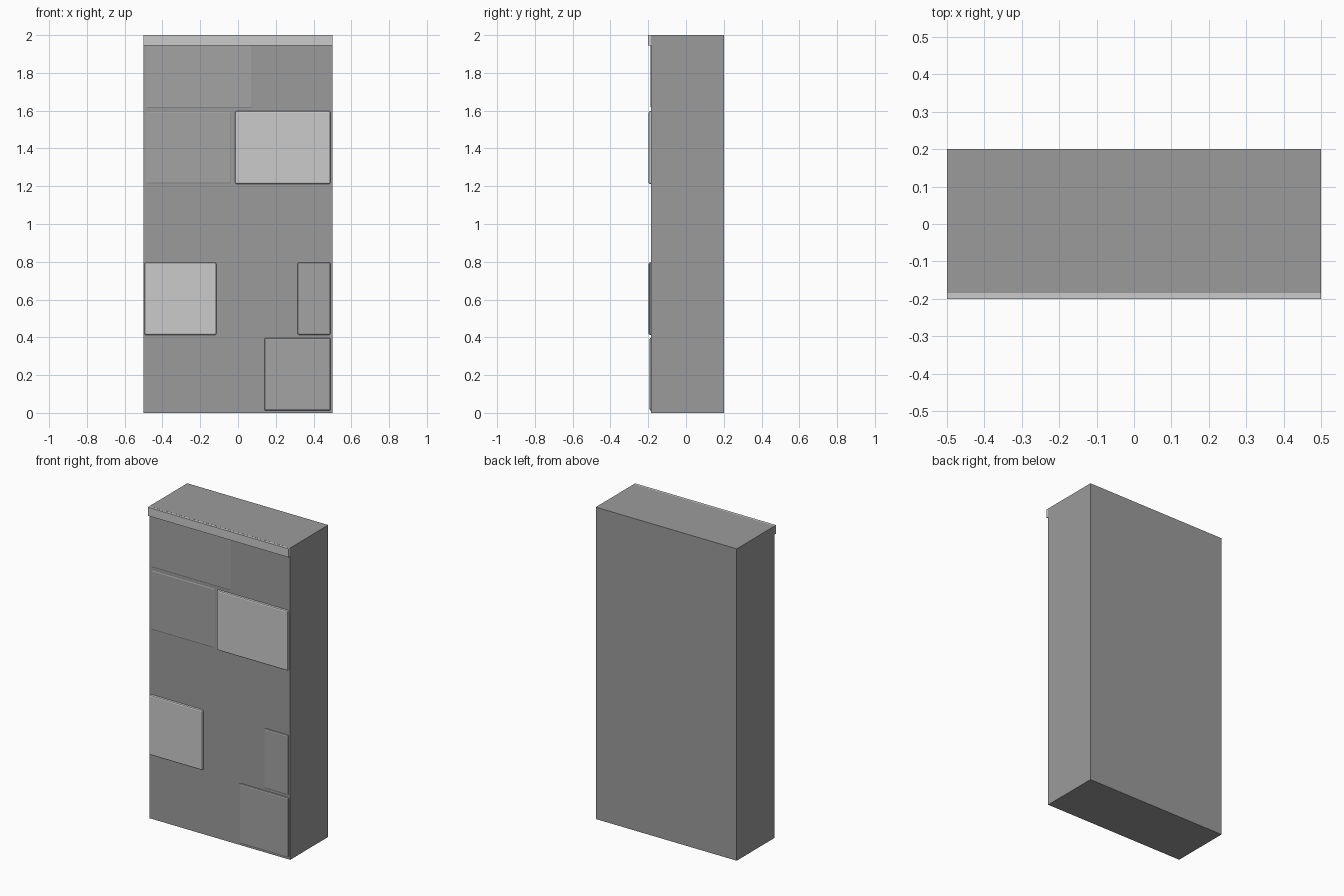
import bpy

if "Cube" in bpy.data.objects:
    bpy.data.objects.remove(bpy.data.objects["Cube"])


def grey(name, v):
    mat = bpy.data.materials.new(name)
    mat.diffuse_color = (v, v, v, 1)
    mat.use_nodes = True
    mat.node_tree.nodes["Principled BSDF"].inputs["Base Color"].default_value = mat.diffuse_color
    return mat


def box(name, mat, x0, x1, y0, y1, z0, z1, bevel=0.0):
    bpy.ops.mesh.primitive_cube_add(
        size=1, location=((x0 + x1) / 2, (y0 + y1) / 2, (z0 + z1) / 2))
    ob = bpy.context.object
    ob.name = name
    ob.scale = (x1 - x0, y1 - y0, z1 - z0)
    bpy.ops.object.transform_apply(location=False, rotation=False, scale=True)
    ob.data.materials.append(mat)
    if bevel:
        mod = ob.modifiers.new("soft_edges", 'BEVEL')
        mod.width = bevel
        mod.segments = 2
    return ob


core_grey = grey("core_grey", 0.33)
dark = grey("dark_stone", 0.37)
light = grey("light_stone", 0.54)
cap_grey = grey("cap_grey", 0.64)

# Core, and a coping slab set a hair inside it that overhangs the front
BACK = 0.2
box("wall_core", core_grey, -0.5, 0.5, -0.185, BACK, 0, 2.0)
box("wall_cap", cap_grey, -0.4995, 0.4995, -0.2, BACK - 0.0005, 1.945, 1.9995)

# Stone courses, bottom to top: (left x, right x, front y, material)
# Stones run through the wall; some stand proud of the front, some are buried
courses = [
    [(-0.49, 0.12, -0.18, dark), (0.14, 0.49, -0.193, dark)],
    [(-0.495, -0.115, -0.198, light), (-0.09, 0.29, -0.18, dark),
     (0.315, 0.49, -0.192, dark)],
    [(-0.49, 0.023, -0.18, light), (0.054, 0.49, -0.18, light)],
    [(-0.49, -0.035, -0.187, dark), (-0.015, 0.49, -0.198, light)],
    [(-0.49, 0.08, -0.187, dark), (0.11, 0.49, -0.18, light)],
]
for row, stones in enumerate(courses):
    for col, (x0, x1, front, mat) in enumerate(stones):
        box(f"stone_{row + 1}_{col + 1}", mat, x0, x1, front, BACK - 0.0005,
            0.4 * row + 0.012, 0.4 * row + 0.397, bevel=0.008)
